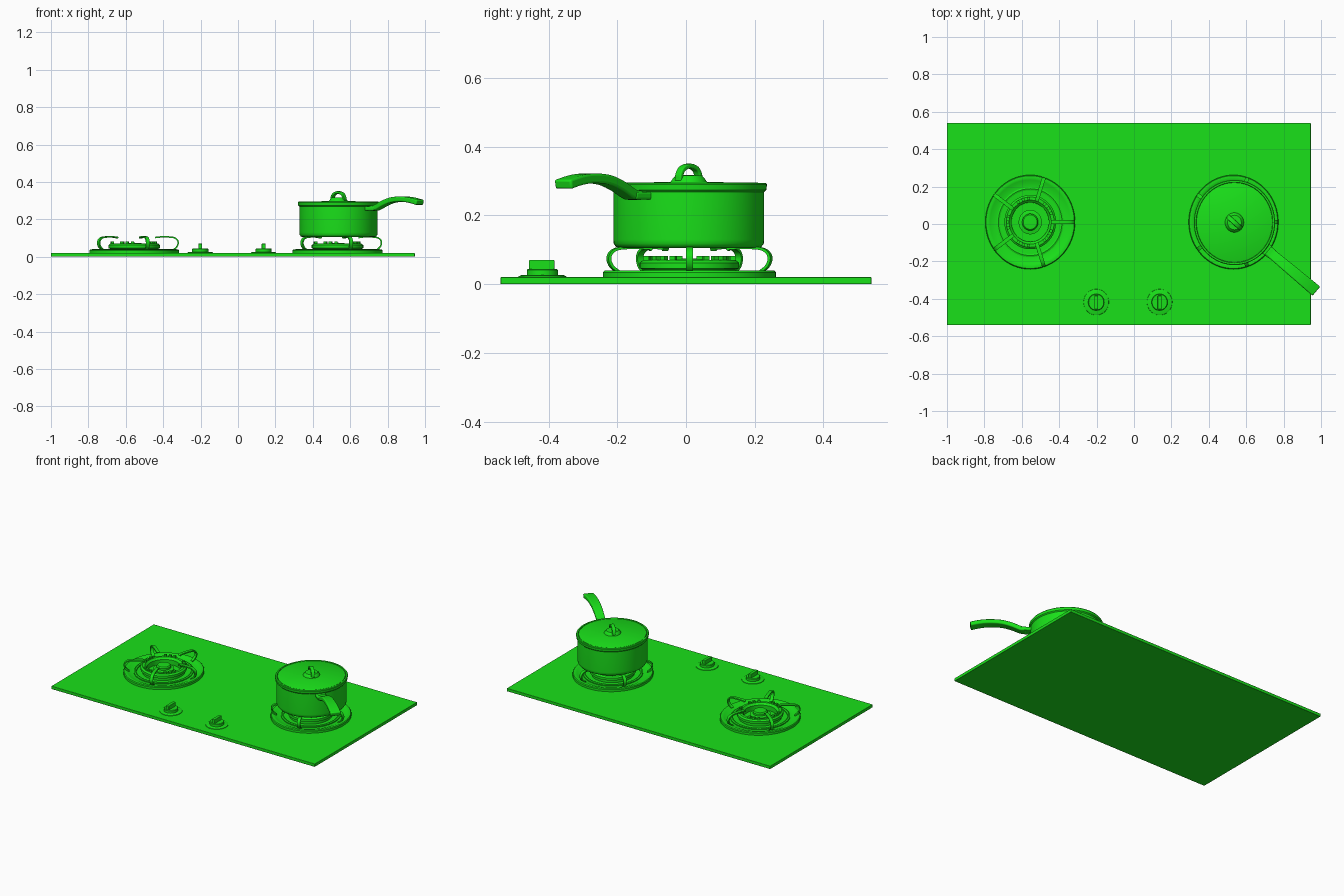
import bpy, bmesh, math
from mathutils import Vector

if "Cube" in bpy.data.objects:
    bpy.data.objects.remove(bpy.data.objects["Cube"])

GREEN = bpy.data.materials.new("green")
GREEN.diffuse_color = (0.01, 0.75, 0.01, 1)
GREEN.use_nodes = True
GREEN.node_tree.nodes["Principled BSDF"].inputs["Base Color"].default_value = GREEN.diffuse_color
OVAL = 1.05   # round parts are slightly longer in y


def finish(name, bm, loc=(0, 0, 0), oval=1.0, bevel=0.0, smooth=True):
    bmesh.ops.recalc_face_normals(bm, faces=bm.faces)
    me = bpy.data.meshes.new(name)
    bm.to_mesh(me)
    bm.free()
    ob = bpy.data.objects.new(name, me)
    bpy.context.collection.objects.link(ob)
    ob.location = loc
    ob.scale = (1, oval, 1)
    me.materials.append(GREEN)
    if bevel:
        m = ob.modifiers.new("bevel", 'BEVEL')
        m.width, m.segments, m.limit_method = bevel, 3, 'ANGLE'
        m.angle_limit = math.radians(50)
    if smooth:
        bpy.ops.object.select_all(action='DESELECT')
        ob.select_set(True)
        bpy.context.view_layer.objects.active = ob
        bpy.ops.object.shade_smooth_by_angle(angle=math.radians(35))
    return ob


def lathe(name, profile, loc, oval=OVAL, n=64, closed=False):
    """Turn an (r, z) profile round the z axis."""
    bm = bmesh.new()
    rings = []
    for r, z in profile:
        if r == 0:
            rings.append([bm.verts.new((0, 0, z))] * n)
        else:
            rings.append([bm.verts.new((r * math.cos(t), r * math.sin(t), z))
                          for t in (2 * math.pi * i / n for i in range(n))])
    pairs = list(zip(rings, rings[1:]))
    if closed:
        pairs.append((rings[-1], rings[0]))
    for a, b in pairs:
        for i in range(n):
            j = (i + 1) % n
            vs = list(dict.fromkeys((a[i], a[j], b[j], b[i])))
            bm.faces.new(vs)
    return finish(name, bm, loc, oval)


def curve(pts, steps=5):
    """Catmull-Rom smoothing of a short path."""
    p = [Vector(q) for q in pts]
    p = [2 * p[0] - p[1]] + p + [2 * p[-1] - p[-2]]
    out = []
    for a, b, c, d in zip(p, p[1:], p[2:], p[3:]):
        for k in range(steps):
            t = k / steps
            out.append(0.5 * (2 * b + (c - a) * t + (2 * a - 5 * b + 4 * c - d) * t * t
                              + (3 * b - a - 3 * c + d) * t ** 3))
    return out + [p[-2]]


def bar(name, pts, w0, w1, thick, angle, loc, oval=1.0, bevel=0.002):
    """Flat bar along an (r, z) path lying in the vertical plane at the angle."""
    path = curve(pts)
    c, s = math.cos(angle), math.sin(angle)
    bm = bmesh.new()
    secs = []
    for i, q in enumerate(path):
        t = (path[min(i + 1, len(path) - 1)] - path[max(i - 1, 0)]).normalized()
        nrm = Vector((-t.y, t.x)) * thick / 2
        w = (w0 + (w1 - w0) * i / (len(path) - 1)) / 2
        sec = []
        for sn, sw in ((1, 1), (1, -1), (-1, -1), (-1, 1)):
            v = q + nrm * sn
            sec.append(bm.verts.new((v.x * c - sw * w * s, v.x * s + sw * w * c, v.y)))
        secs.append(sec)
    for a, b in zip(secs, secs[1:]):
        for i in range(4):
            bm.faces.new((a[i], a[(i + 1) % 4], b[(i + 1) % 4], b[i]))
    bm.faces.new(secs[0])
    bm.faces.new(secs[-1])
    return finish(name, bm, loc, oval, bevel)


def box(name, size, loc, bevel=0.0):
    bm = bmesh.new()
    bmesh.ops.create_cube(bm, size=1)
    bmesh.ops.scale(bm, vec=size, verts=bm.verts)
    return finish(name, bm, loc, bevel=bevel)


# Hob plate
box("hob_plate", (1.945, 1.08, 0.02), (-0.0275, 0, 0.01), 0.002)

# Burners
for side, x in (("left", -0.555), ("right", 0.532)):
    at = (x, 0.01, 0)
    lathe(side + "_drip_tray", [(0.24, 0.019), (0.24, 0.034), (0.236, 0.039), (0.225, 0.04),
                                (0.215, 0.037), (0.2, 0.03), (0.17, 0.027), (0, 0.027)], at)
    lathe(side + "_tray_ring", [(0.178, 0.025), (0.178, 0.034), (0.17, 0.037),
                                (0.162, 0.034), (0.162, 0.025)], at, closed=True)
    lathe(side + "_burner_ring", [(0.128, 0.025), (0.128, 0.042), (0.138, 0.046), (0.138, 0.062),
                                  (0.128, 0.07), (0.112, 0.07), (0.1, 0.058), (0.1, 0.025)],
          at, closed=True)
    lathe(side + "_burner_core", [(0.062, 0.025), (0.062, 0.05), (0.043, 0.054), (0.043, 0.066),
                                  (0.037, 0.073), (0, 0.075)], at)
    # Small teeth on the flame ring, in groups between the supports
    for k in range(5):
        for j in (-1, 0, 1):
            a = math.radians(36 + 72 * k + 14 * j)
            bar(f"{side}_flame_tooth_{k}_{j + 1}", [(0.112, 0.074), (0.128, 0.074)],
                0.016, 0.016, 0.016, a, at, OVAL, 0)
        # Curved pan support
        bar(f"{side}_pan_support_{k}",
            [(0.112, 0.1), (0.125, 0.105), (0.195, 0.105), (0.224, 0.096), (0.235, 0.076),
             (0.227, 0.052), (0.205, 0.034)],
            0.02, 0.02, 0.008, math.radians(72 * k), at, OVAL)

# Control knobs
for side, x in (("left", -0.202), ("right", 0.137)):
    at = (x, -0.418, 0)
    lathe(side + "_knob_base", [(0.068, 0.019), (0.067, 0.023), (0.06, 0.026), (0, 0.026)],
          at, 1.03)
    lathe(side + "_knob_body", [(0.043, 0.02), (0.043, 0.041), (0.04, 0.044), (0, 0.044)],
          at, OVAL)
    box(side + "_knob_grip", (0.021, 0.074, 0.034), (x, -0.42, 0.053), 0.003)

# Saucepan with lid
pan = (0.537, 0.008, 0)
lathe("pan_body", [(0, 0.105), (0.192, 0.105), (0.202, 0.109), (0.208, 0.118), (0.209, 0.13),
                   (0.209, 0.268), (0.215, 0.274), (0.217, 0.29), (0.214, 0.294),
                   (0.205, 0.294), (0.203, 0.285), (0, 0.285)], pan)
lathe("pan_lid", [(0, 0.28), (0.202, 0.28), (0.202, 0.293), (0.198, 0.295), (0, 0.298)], pan)
lathe("lid_knob_base", [(0.051, 0.292), (0.05, 0.298), (0.044, 0.308), (0.037, 0.316),
                        (0, 0.318)], pan)
tilt = math.radians(-42)
bar("lid_knob_loop", [(-0.043, 0.3), (-0.041, 0.318), (-0.028, 0.336), (0, 0.344),
                      (0.028, 0.336), (0.041, 0.318), (0.043, 0.3)],
    0.024, 0.024, 0.013, tilt, pan, 1.0, 0.004)

# Pan handle and its bracket
arm = math.radians(-40)
bar("handle_bracket", [(0.185, 0.257), (0.22, 0.257), (0.27, 0.258)],
    0.07, 0.055, 0.022, arm, pan, 1.0, 0.006)
bar("pan_handle", [(0.235, 0.258), (0.27, 0.263), (0.32, 0.285), (0.38, 0.303), (0.45, 0.308),
                   (0.51, 0.303), (0.57, 0.29)],
    0.05, 0.064, 0.028, arm, pan, 1.0, 0.007)
